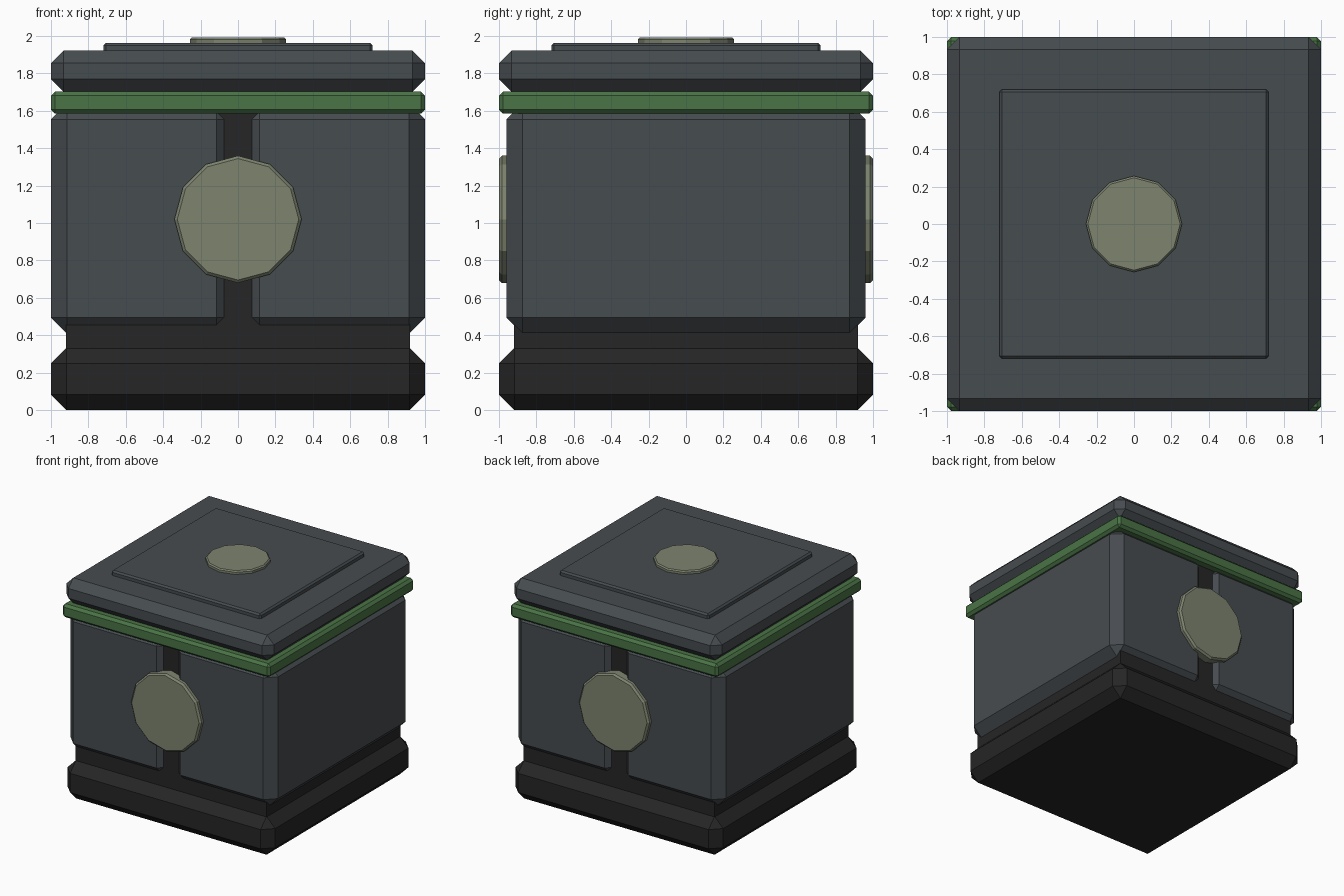
import bpy
import math

if "Cube" in bpy.data.objects:
    bpy.data.objects.remove(bpy.data.objects["Cube"], do_unlink=True)


def material(name, r, g, b):
    mat = bpy.data.materials.new(name)
    mat.use_nodes = True
    mat.diffuse_color = (r, g, b, 1)
    mat.node_tree.nodes["Principled BSDF"].inputs["Base Color"].default_value = (r, g, b, 1)
    return mat


slate = material("slate grey", 0.062, 0.072, 0.080)
black = material("soft black", 0.019, 0.019, 0.019)
green = material("green", 0.068, 0.172, 0.060)
beige = material("pale olive", 0.205, 0.229, 0.159)


def finish(obj, name, mat, bevel):
    obj.name = name
    obj.data.materials.append(mat)
    bpy.ops.object.transform_apply(location=False, rotation=True, scale=True)
    if bevel:
        mod = obj.modifiers.new("chamfer", "BEVEL")
        mod.width = bevel
        mod.segments = 1
        mod.limit_method = "ANGLE"
        mod.angle_limit = math.radians(40)
    return obj


def block(name, mat, x, y, z, bevel=0):
    """Chamfered box from (min, max) ranges."""
    spans = (x, y, z)
    bpy.ops.mesh.primitive_cube_add(size=1, location=[(a + b) / 2 for a, b in spans])
    obj = bpy.context.object
    obj.scale = [b - a for a, b in spans]
    return finish(obj, name, mat, bevel)


def disc(name, mat, radius, depth, location, tilt=0, bevel=0.015):
    bpy.ops.mesh.primitive_cylinder_add(vertices=12, radius=radius, depth=depth,
                                        location=location, rotation=(tilt, 0, 0))
    return finish(bpy.context.object, name, mat, bevel)


def square(half):
    return (-half, half)


# Base and inner body
block("base", black, square(1), square(1), (0, 0.333), 0.083)
block("core", black, square(0.92), square(0.92), (0.25, 1.72))

# Two half shells with a slot between them at front and back
for side, name in ((1, "left_shell"), (-1, "right_shell")):
    block(name, slate, sorted((side * 0.03, side)), square(0.96), (0.41, 1.64), 0.085)

# Band, lid and raised top plate
block("band", green, square(1), square(1), (1.585, 1.703), 0.022)
block("lid", slate, square(1), square(1), (1.703, 1.922), 0.067)
block("top_plate", slate, square(0.72), square(0.72), (1.9, 1.963), 0.014)

# Round medallions on top, front and back
disc("top_medallion", beige, 0.257, 0.05, (0, 0, 1.967), bevel=0.01)
for side, name in ((-1, "front_medallion"), (1, "back_medallion")):
    disc(name, beige, 0.34, 0.1, (0, side * 0.95, 1.02), math.pi / 2)
